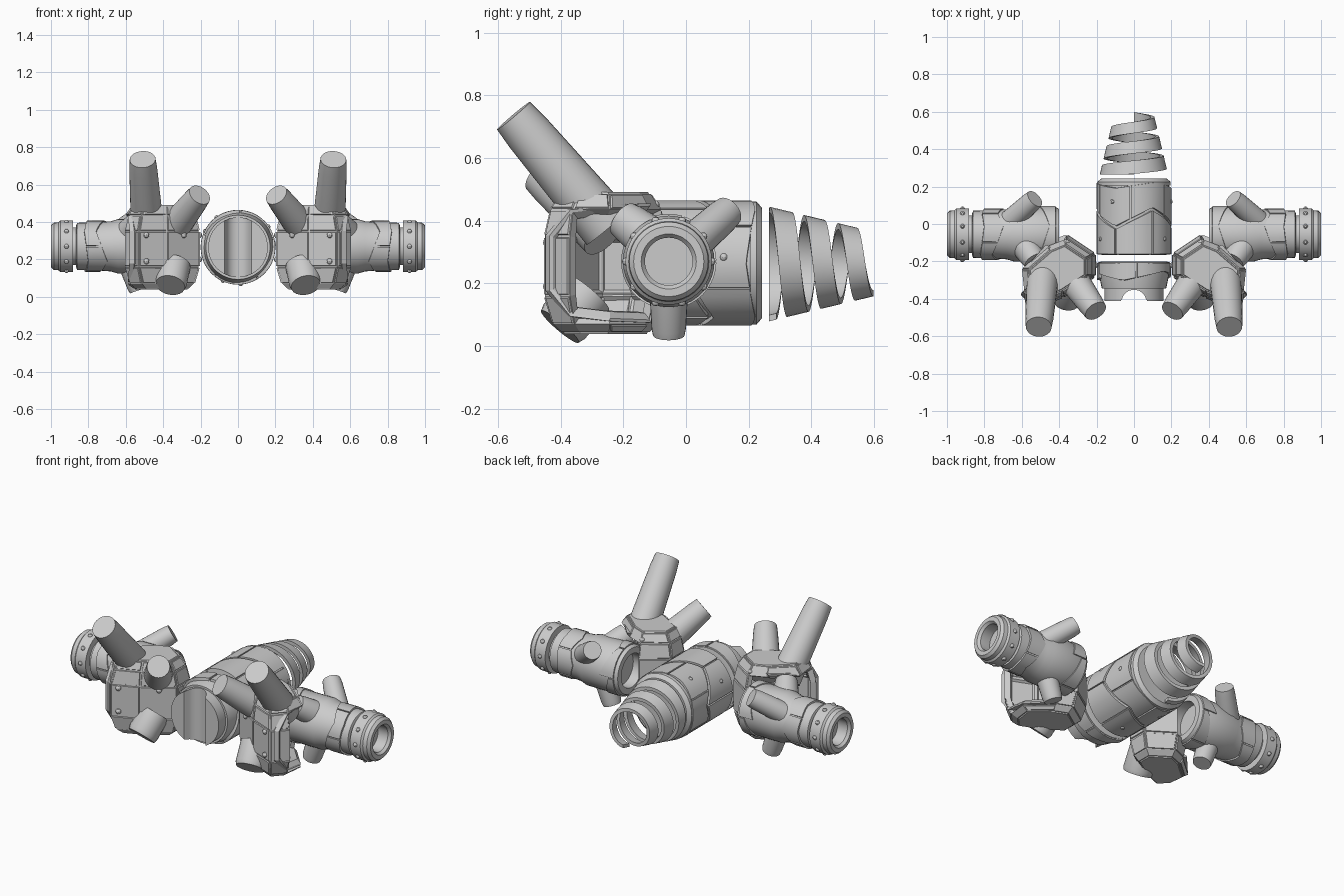
import bpy, bmesh, math
from mathutils import Vector, Matrix

cube = bpy.data.objects.get("Cube")
if cube:
    bpy.data.objects.remove(cube, do_unlink=True)

GREY = (0.6, 0.6, 0.6, 1.0)
mat = bpy.data.materials.new("plain_grey")
mat.use_nodes = True
mat.diffuse_color = GREY
mat.node_tree.nodes["Principled BSDF"].inputs["Base Color"].default_value = GREY


def finish(name, bm, mirror=False, smooth=True, thick=0):
    bmesh.ops.recalc_face_normals(bm, faces=bm.faces)
    mesh = bpy.data.meshes.new(name)
    bm.to_mesh(mesh)
    bm.free()
    mesh.materials.append(mat)
    obj = bpy.data.objects.new(name, mesh)
    bpy.context.collection.objects.link(obj)
    if smooth:
        bpy.ops.object.select_all(action='DESELECT')
        obj.select_set(True)
        bpy.context.view_layer.objects.active = obj
        bpy.ops.object.shade_smooth_by_angle(angle=math.radians(30))
    if thick:
        mod = obj.modifiers.new("thickness", 'SOLIDIFY')
        mod.thickness, mod.offset = thick, -1
    if mirror:
        obj.modifiers.new("mirror", 'MIRROR').use_clip = False


def loft(bm, rings, closed=False):
    """Skin a list of point rings; cap the ends unless closed."""
    vs = [[bm.verts.new(p) for p in ring] for ring in rings]
    pairs = list(zip(vs, vs[1:])) + ([(vs[-1], vs[0])] if closed else [])
    for a, b in pairs:
        for i in range(len(a)):
            j = (i + 1) % len(a)
            bm.faces.new((a[i], a[j], b[j], b[i]))
    if not closed:
        bm.faces.new(vs[0])
        bm.faces.new(vs[-1])


def frame(origin, axis):
    return Matrix.Translation(origin) @ Vector(axis).to_track_quat('Z', 'Y').to_matrix().to_4x4()


def lathe(name, profile, m, mirror=False, sides=36, closed=False):
    bm = bmesh.new()
    turn = [i * math.tau / sides for i in range(sides)]
    loft(bm, [[m @ Vector((r * math.cos(a), r * math.sin(a), d)) for a in turn]
              for d, r in profile], closed)
    finish(name, bm, mirror)


def peg(name, base, tip, r0, r1):
    base, tip = Vector(base), Vector(tip)
    n = (tip - base).length
    lathe(name, [(0, r0), (n * 0.85, r1), (n, r1 * 0.92)], frame(base, tip - base), True, 24)


def plates(name, m, r, lift, count, borders, mirror=False, shift=0.0):
    """Rows of curved plates with zigzag seams; borders are (height, zigzag) pairs."""
    bm = bmesh.new()
    gap, steps = 0.02, 8
    for row, ((d0, z0), (d1, z1)) in enumerate(zip(borders, borders[1:])):
        for k in range(count):
            rings = []
            for s in range(steps + 1):
                t = s / steps
                a = math.tau * (k + gap + t * (1 - 2 * gap) + row * 0.4 + shift) / count
                wave = abs(((a * count / math.tau) % 2) - 1) - 0.5
                lo, hi = d0 + z0 * wave + 0.005, d1 + z1 * wave - 0.005
                rings.append([m @ Vector((q * math.cos(a), q * math.sin(a), d)) for q, d in
                              ((r - 0.02, lo), (r + lift, lo + 0.004),
                               (r + lift, hi - 0.004), (r - 0.02, hi))])
            loft(bm, rings)
    finish(name, bm, mirror)


def rivets(name, points, mirror=False, r=0.013):
    bm = bmesh.new()
    for p in points:
        bmesh.ops.create_uvsphere(bm, u_segments=10, v_segments=6, radius=r,
                                  matrix=Matrix.Translation(p))
    finish(name, bm, mirror)


# Central drum, lying along y
CZ = 0.265
drum = frame((0, 0, CZ), (0, 1, 0))
lathe("body_drum", [(-0.16, 0.17), (-0.15, 0.188), (0.21, 0.188), (0.235, 0.165)], drum)
plates("body_plates", drum, 0.188, 0.012, 6, [(-0.17, 0), (0.03, 0.1), (0.215, 0.03)])
lathe("body_rear_collar", [(0.205, 0.17), (0.205, 0.196), (0.225, 0.196),
                           (0.243, 0.175), (0.243, 0.15)], drum)
rivets("body_rivets", [drum @ Vector((0.195 * math.cos(a), 0.195 * math.sin(a), d))
                       for d, o in ((-0.08, 0.45), (0.12, 0.95))
                       for a in [o + i * math.tau / 3 for i in range(3)]])

# Front cap with a grooved face
lathe("front_cap", [(-0.2, 0.17), (-0.205, 0.192), (-0.25, 0.192), (-0.345, 0.172)], drum)
plates("front_cap_plates", drum, 0.186, 0.013, 5, [(-0.285, 0.05), (-0.2, 0)], shift=0.3)
bm = bmesh.new()
cols = []
for i in range(41):
    x = -0.159 + 0.318 * i / 40
    h = math.sqrt(0.16 ** 2 - x * x)
    y = -0.412 + 0.06 * math.sqrt(max(0, 1 - (x / 0.065) ** 2))
    cols.append([(x, -0.33, CZ - h), (x, y, CZ - h), (x, y, CZ + h), (x, -0.33, CZ + h)])
loft(bm, cols)
finish("front_face", bm)

# Tapering spiral tail ribbon
bm = bmesh.new()
rings = []
STEPS = 130
for i in range(STEPS + 1):
    turn = -0.5 + 3.0 * i / STEPS
    t = i / STEPS
    a = math.pi / 2 - turn * math.tau
    y, w = 0.304 + 0.106 * turn, 0.037 - 0.008 * t
    y0, y1 = max(0.265, y - w), max(0.285, min(0.598, y + w))
    section = []
    for d, inset in ((y0, 0.02), (y0, 0), (y1, 0), (y1, 0.02)):
        r = 0.183 - 0.24 * (d - 0.265) - inset
        section.append((r * math.cos(a), d, CZ - 0.003 + r * math.sin(a)))
    rings.append(section)
loft(bm, rings)
finish("spiral_tail", bm)

# Side arms, lying along x
AY, AZ = -0.055, 0.27
arm = frame((0, AY, AZ), (1, 0, 0))
lathe("arm_barrel", [(0.46, 0.1), (0.4, 0.1), (0.4, 0.135), (0.42, 0.146), (0.64, 0.146),
                     (0.68, 0.134), (0.76, 0.128), (0.86, 0.126), (0.866, 0.11)], arm, True)
plates("arm_plates", arm, 0.14, 0.012, 5, [(0.41, 0), (0.49, 0.06)], True)
plates("arm_outer_plates", arm, 0.126, 0.011, 5, [(0.72, 0.06), (0.82, 0.02)], True, 0.5)
lathe("arm_core", [(0.8, 0.1), (0.92, 0.1)], arm, True)
lathe("arm_end_ring", [(0.882, 0.08), (0.882, 0.138), (0.95, 0.138), (0.96, 0.128), (0.985, 0.126),
                       (1.0, 0.112), (1.0, 0.088), (0.985, 0.076), (0.91, 0.076)], arm, True, closed=True)
rivets("arm_ring_rivets", [arm @ Vector((0.136 * math.cos(a), 0.136 * math.sin(a), 0.917))
                           for a in [i * math.tau / 10 for i in range(10)]], True)

# Short stubs on the arms
peg("arm_rear_stub", (0.68, 0.0, 0.31), (0.53, 0.135, 0.43), 0.062, 0.055)
peg("arm_front_stub", (0.62, -0.06, 0.3), (0.53, -0.2, 0.405), 0.08, 0.065)
peg("arm_lower_stub", (0.58, -0.055, 0.18), (0.53, -0.055, 0.035), 0.062, 0.055)

# Faceted shoulder shells, open towards the arm
PLAN = [(0.62, -0.24), (0.605, -0.37), (0.53, -0.45), (0.38, -0.39),
        (0.21, -0.28), (0.21, -0.16), (0.36, -0.06), (0.46, -0.1)]
LEVELS = [(0.045, 0.72), (0.07, 0.86), (0.16, 1.0), (0.35, 1.0), (0.435, 0.9), (0.485, 0.74)]
MID = Vector((0.4, -0.26, 0.265))

bm = bmesh.new()
loft(bm, [[(*(MID.xy + (Vector(p) - MID.xy) * k), z) for p in PLAN] for z, k in LEVELS])
gone = []
for f in bm.faces:
    c = f.calc_center_median() - MID
    if abs(c.z) < 0.16 and c.x * 0.85 + c.y * 0.55 > 0.1:
        gone.append(f)
bmesh.ops.delete(bm, geom=gone, context='FACES')
bmesh.ops.recalc_face_normals(bm, faces=bm.faces)
bmesh.ops.inset_individual(bm, faces=bm.faces[:], thickness=0.006, depth=0)
bmesh.ops.inset_individual(bm, faces=[f for f in bm.faces if f.calc_area() > 0.004],
                           thickness=0.003, depth=0.006)
finish("shoulder_shell", bm, True, smooth=False, thick=0.028)

# Heavy C-shaped rim framing the shell opening
half = [(0.46, -0.12, 0.185), (0.575, -0.25, 0.18), (0.575, -0.37, 0.165), (0.565, -0.435, 0.085)]
path = [Vector((x, y, MID.z - h)) for x, y, h in half]
path += [Vector((x, y, MID.z + h)) for x, y, h in reversed(half)]
out = Vector((0.85, 0.45, 0)) * 0.018
bm = bmesh.new()
loft(bm, [[MID + (p - MID) * k + out * s for k, s in
           ((1.03, -1), (1.03, 0.6), (0.98, 1), (0.86, 1), (0.84, -1))] for p in path])
finish("shell_rim", bm, True, smooth=False)
rivets("shell_rivets", [(0.49, -0.44, 0.33), (0.49, -0.44, 0.19), (0.29, -0.338, 0.33),
                        (0.36, -0.1, 0.45), (0.207, -0.22, 0.2), (0.207, -0.22, 0.33)], True, 0.016)

# Spikes on the shells
peg("upper_spike", (0.485, -0.25, 0.38), (0.51, -0.55, 0.735), 0.088, 0.075)
peg("inner_spike", (0.35, -0.26, 0.36), (0.205, -0.465, 0.545), 0.085, 0.068)
peg("lower_spike", (0.338, -0.31, 0.17), (0.362, -0.402, 0.062), 0.085, 0.086)
